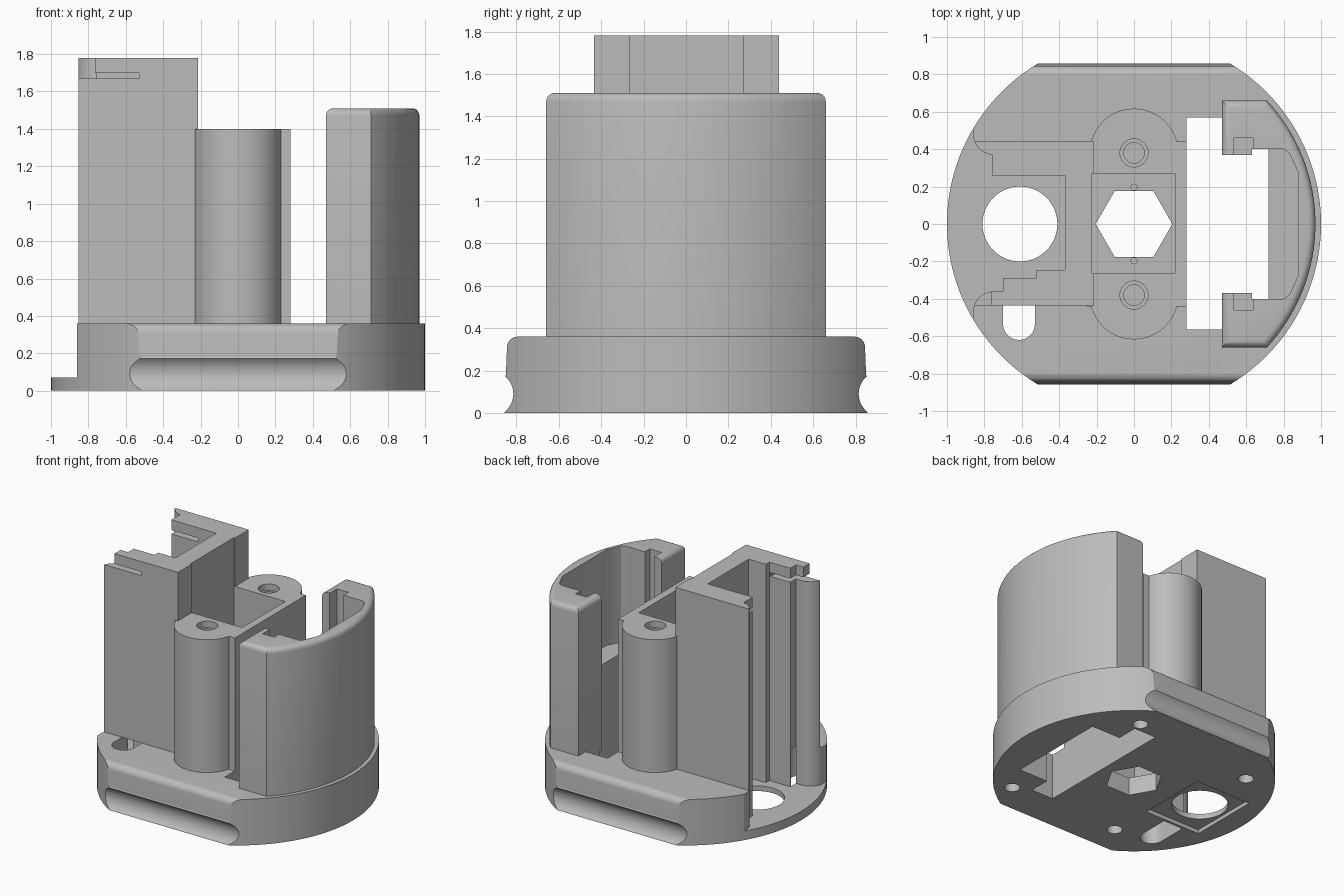
import bpy, bmesh
from math import pi, cos, sin, asin, radians

if "Cube" in bpy.data.objects:
    bpy.data.objects.remove(bpy.data.objects["Cube"], do_unlink=True)

grey = bpy.data.materials.new("plain grey")
grey.use_nodes = True
COLOUR = (0.5, 0.5, 0.5, 1)
grey.diffuse_color = COLOUR
grey.node_tree.nodes["Principled BSDF"].inputs["Base Color"].default_value = COLOUR


def prism(name, pts, lo, hi, axis="z", bevel=0):
    """Extrude an outline along z, or a (y, z) outline along x."""
    bm = bmesh.new()
    place = (lambda p: (p[0], p[1], lo)) if axis == "z" else (lambda p: (lo, p[0], p[1]))
    face = bm.faces.new([bm.verts.new(place(p)) for p in pts])
    out = bmesh.ops.extrude_face_region(bm, geom=[face])
    verts = [g for g in out["geom"] if isinstance(g, bmesh.types.BMVert)]
    d = hi - lo
    bmesh.ops.translate(bm, verts=verts, vec=(0, 0, d) if axis == "z" else (d, 0, 0))
    bmesh.ops.recalc_face_normals(bm, faces=bm.faces)
    if bevel:
        top = [e for e in bm.edges if all(v.co.z > hi - 1e-4 for v in e.verts)]
        bmesh.ops.bevel(bm, geom=top, offset=bevel, segments=5, profile=0.5, affect="EDGES")
    mesh = bpy.data.meshes.new(name)
    bm.to_mesh(mesh)
    bm.free()
    mesh.materials.append(grey)
    ob = bpy.data.objects.new(name, mesh)
    bpy.context.collection.objects.link(ob)
    return ob


def arc(x, y, r, a, b, n):
    return [(x + r * cos(radians(a + (b - a) * i / n)),
             y + r * sin(radians(a + (b - a) * i / n))) for i in range(n + 1)]


def circle(x, y, r, n=48):
    return arc(x, y, r, 0, 360, n)[:-1]


def rect(x0, x1, y0, y1):
    return [(x0, y0), (x1, y0), (x1, y1), (x0, y1)]


def combine(ob, tools, op="DIFFERENCE"):
    for t in tools:
        bpy.context.view_layer.objects.active = ob
        m = ob.modifiers.new("cut", "BOOLEAN")
        m.operation, m.solver, m.object = op, "EXACT", t
        bpy.ops.object.modifier_apply(modifier=m.name)


def box(name, x0, x1, y0, y1, z0, z1):
    return prism(name, rect(x0, x1, y0, y1), z0, z1)


# base: round plate with grooved, rounded flats on both sides
half = (arc(0.924, 0.09, 0.109, 230, 130, 12)
        + [(0.85, 0.18)] + arc(0.795, 0.31, 0.05, 0, 90, 6))
side = [(0.857, 0)] + half
profile = side + [(-y, z) for y, z in reversed(side)]
base = prism("base", circle(0, 0, 1, 160), 0, 0.36)
flats = prism("flats", profile, -1.2, 1.2, "x")
combine(base, [flats], "INTERSECT")

# tower, central block and screw bosses
tower = box("tower", -0.86, -0.215, -0.435, 0.44, 0.3, 1.78)
block = box("central_block", -0.25, 0.28, -0.44, 0.44, 0.3, 1.4)
bosses = [prism("boss_tool", circle(0, s * 0.38, 0.237, 64), 0.3, 1.4) for s in (1, -1)]
combine(block, bosses, "UNION")

# curved shell with rounded top edge
end = asin(0.66 / 0.97) * 180 / pi
outline = [(0.47, -0.66)] + arc(0, 0, 0.97, -end, end, 40) + [(0.47, 0.66)]
shell = prism("curved_shell", outline, 0.3, 1.51, bevel=0.04)

# tower cavity, open to the end, leaving a thin floor
cavity = prism("cavity",
               [(-1.1, 0.6), (-0.86, 0.6)] + arc(-0.75, 0.48, 0.11, 180, 265, 10)
               + [(-0.76, 0.26), (-0.37, 0.26), (-0.37, -0.245), (-0.52, -0.245),
                  (-0.52, -0.29), (-0.7, -0.29), (-0.7, -0.36)]
               + arc(-0.75, -0.47, 0.11, 95, 180, 10) + [(-0.86, -0.6), (-1.1, -0.6)],
               0.07, 2)
u_slot = prism("u_slot", rect(-0.7, -0.53, -0.36, -0.3)[2:]
               + [(-0.7, -0.535)] + arc(-0.615, -0.535, 0.085, 180, 360, 16)[1:],
               -0.1, 0.36)
board_slot = box("board_slot", -0.9, -0.53, -0.6, -0.2, 1.67, 1.7)
back_slot = box("back_slot", -0.9, -0.53, 0.2, 0.36, 1.67, 1.7)
front_step = box("front_step", -0.9, -0.765, -0.6, -0.2, 1.69, 2)

# central pocket and window beside it
pocket = box("pocket", -0.225, 0.22, -0.265, 0.27, 0.14, 2)
window = box("window", 0.28, 0.47, -0.565, 0.57, -0.1, 2)
window_inner = box("window_inner", 0.46, 0.72, -0.4, 0.4, -0.1, 1)

# holes through or into the base
hex_hole = prism("hex_hole", circle(0, 0, 0.205, 6), -0.1, 0.3)
round_hole = prism("round_hole", circle(-0.61, 0, 0.2, 64), -0.1, 0.3)
recess = box("recess", -0.83, -0.35, -0.28, 0.28, -0.1, 0.03)
pins = [prism("pin", circle(0, s * 0.197, 0.016, 16), 0.08, 0.3) for s in (1, -1)]
feet = [prism("foot_hole", circle(x, y, 0.055, 32), -0.1, 0.22)
        for x, y in ((0.48, 0.64), (-0.59, 0.53), (-0.34, -0.62), (0.6, -0.63))]
screws = [prism("screw", circle(0, s * 0.38, r), z, 2)
          for s in (1, -1) for r, z in ((0.075, 1.35), (0.055, 0.7))]

# shell interior: open channel, lower ledge and upright guide slots
inner = prism("inner", [(0.62, -0.4), (0.8, -0.4), (0.83, -0.38), (0.88, -0.27),
                        (0.88, 0.27), (0.83, 0.38), (0.8, 0.4), (0.62, 0.4)], 0.76, 2)
channel = box("channel", 0.63, 0.72, -0.4, 0.4, 0.2, 0.8)
mouth = box("mouth", 0.4, 0.64, -0.37, 0.37, 0.2, 2)
guides = [box("guide", 0.535, 0.635, min(s * 0.3, s * 0.46), max(s * 0.3, s * 0.46), 0.36, 2)
          for s in (1, -1)]

base_cuts = [cavity, u_slot, pocket, window, window_inner, hex_hole, round_hole, recess]
combine(base, base_cuts + pins + feet)
combine(tower, [cavity, u_slot, board_slot, back_slot, front_step, pocket])
combine(block, [pocket, cavity] + screws)
combine(shell, [inner, channel, mouth] + guides)

# remove the cutting tools and smooth the finished parts
parts = [base, tower, block, shell]
for ob in list(bpy.context.collection.objects):
    if ob.type == "MESH" and ob not in parts and ob.data.materials[:1] == [grey]:
        bpy.data.objects.remove(ob, do_unlink=True)
for ob in parts:
    bpy.ops.object.select_all(action="DESELECT")
    ob.select_set(True)
    bpy.context.view_layer.objects.active = ob
    bpy.ops.object.shade_smooth_by_angle(angle=radians(25))
